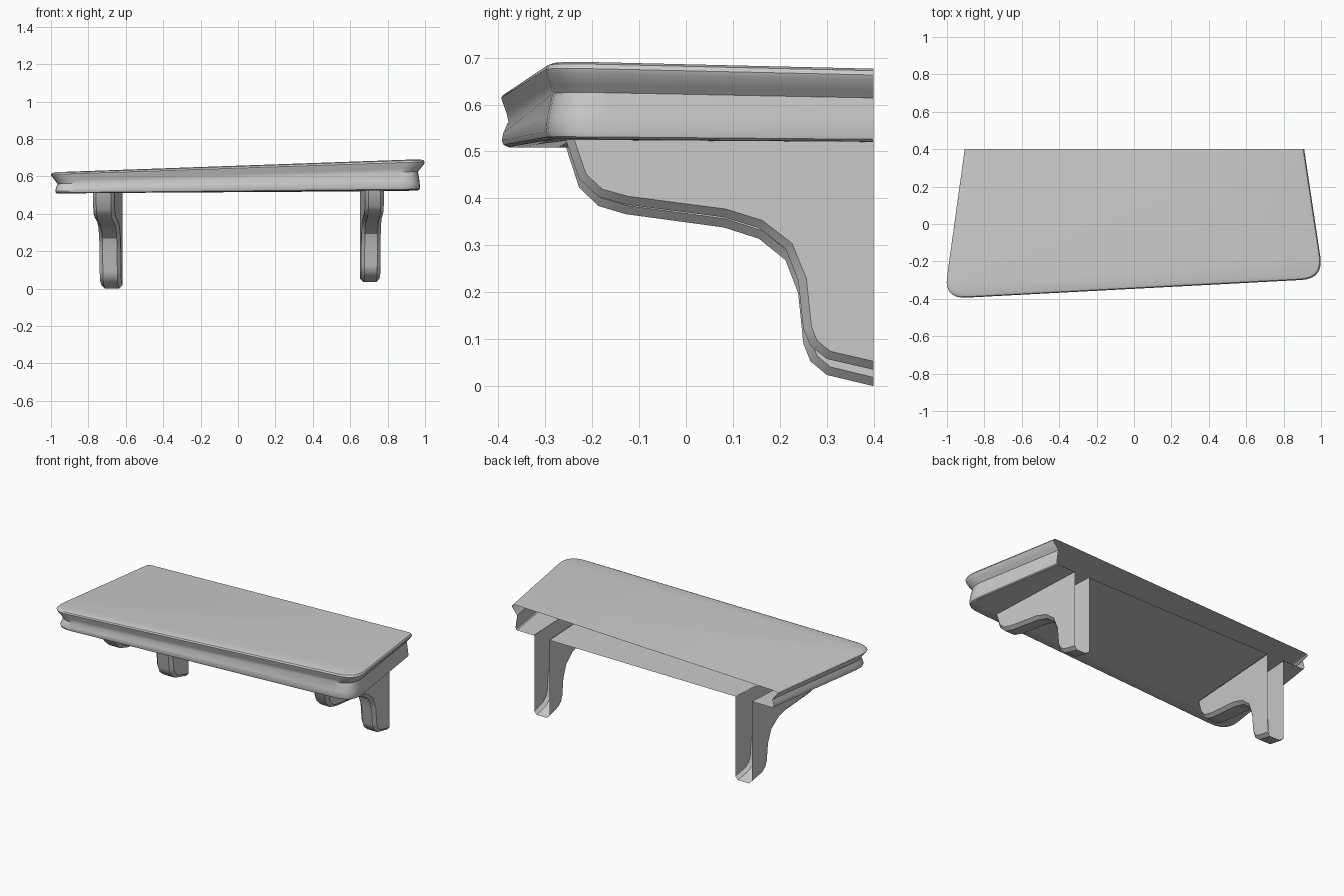
import bpy
from mathutils import Vector

if "Cube" in bpy.data.objects:
    bpy.data.objects.remove(bpy.data.objects["Cube"])


def lerp(a, b, t):
    return a + (b - a) * t


# Corner heights (left front, right front, left back, right back)
BOTTOM = (0.508, 0.528, 0.51, 0.522)
TOP = (0.622, 0.695, 0.615, 0.68)


def height(c, x, y):
    u, v = (x + 1) / 2, (y + 0.4) / 0.8
    return lerp(lerp(c[0], c[1], u), lerp(c[2], c[3], u), v)


def make(name, verts, faces):
    mesh = bpy.data.meshes.new(name)
    mesh.from_pydata([tuple(v) for v in verts], [], faces)
    mesh.update()
    ob = bpy.data.objects.new(name, mesh)
    bpy.context.collection.objects.link(ob)
    bpy.ops.object.select_all(action='DESELECT')
    ob.select_set(True)
    bpy.context.view_layer.objects.active = ob
    bpy.ops.object.shade_smooth_by_angle(angle=0.52)
    return ob


# Shelf outline: skewed board with two rounded front corners, open at the back
def outline(dx, dy, r=0.12, seg=7):
    bl, fl = Vector((-0.905 + dx, 0.4)), Vector((-1.016 + dx, -0.4 + dy))
    fr, br = Vector((1.014 - dx, -0.293 + dy)), Vector((0.91 - dx, 0.4))
    pts = [bl]
    for a, p, b in ((bl, fl, fr), (fl, fr, br)):
        s = p + (a - p).normalized() * r
        e = p + (b - p).normalized() * r
        for i in range(seg + 1):
            t = i / seg
            pts.append(s * (1 - t) ** 2 + p * 2 * t * (1 - t) + e * t * t)
    return pts + [br]


# Bracket spans: x range at the back and at the front
BRACKETS = {
    "left_bracket": ((-0.73, -0.617), (-0.777, -0.662), 0.51, 0.51 / 0.49),
    "right_bracket": ((0.653, 0.757), (0.68, 0.781), 0.525, 1.0),
}


def bracket_x(span, s, y):
    return lerp(span[0][s], span[1][s], (0.4 - y) / 0.65)


# Shelf edge moulding: x inset, y inset, height fraction at left and at right
LEVELS = [
    (0.034, 0.014, 0.0, 0.0), (0.027, 0.005, 0.04, 0.03),
    (0.025, 0.001, 0.12, 0.1), (0.028, 0.004, 0.25, 0.3),
    (0.036, 0.015, 0.45, 0.61), (0.022, 0.011, 0.62, 0.71),
    (0.003, 0.002, 0.84, 0.85), (0.0, 0.0, 0.9, 0.91),
    (0.006, 0.005, 0.96, 0.97), (0.022, 0.018, 1.0, 1.0),
]
verts, faces = [], []
for dx, dy, tl, tr in LEVELS:
    ring = outline(dx, dy)
    n = len(ring)
    for p in ring:
        t = lerp(tl, tr, (p.x + 1) / 2)
        verts.append((p.x, p.y, lerp(height(BOTTOM, *p), height(TOP, *p), t)))
for k in range(len(LEVELS) - 1):
    for i in range(n - 1):
        a = k * n + i
        faces.append((a, a + 1, a + n + 1, a + n))
faces.append(tuple(range((len(LEVELS) - 1) * n, len(LEVELS) * n)))
# Underside, notched where the hollow brackets meet it
under = list(range(n))
for key in ("right_bracket", "left_bracket"):
    span = BRACKETS[key]
    for s, y in ((1, 0.4), (1, -0.24), (0, -0.24), (0, 0.4)):
        x = bracket_x(span, s, y)
        under.append(len(verts))
        verts.append((x, y, height(BOTTOM, x, y)))
faces.append(tuple(reversed(under)))
make("shelf_board", verts, faces)

# Brackets: S-curved front strip with chamfered edges, hollow and open at the back
PROFILE = [(0.4, 0.035), (0.3, 0.058), (0.265, 0.086), (0.25, 0.122),
           (0.239, 0.225), (0.212, 0.293), (0.155, 0.337), (0.08, 0.36),
           (-0.128, 0.387), (-0.187, 0.404), (-0.228, 0.442), (-0.256, 0.525)]
CH = 0.018
pts = [Vector(p) for p in PROFILE]
inner = []
for i, p in enumerate(pts):
    d0 = (p - pts[max(i - 1, 0)]).normalized()
    d1 = (pts[min(i + 1, len(pts) - 1)] - p).normalized()
    d = (d0 + d1).normalized()
    q = p + Vector((d.y, -d.x)) * CH
    if i == 0:
        q = p + Vector((0, CH))
    elif i == len(pts) - 1:
        q = p + Vector((CH, 0))
    inner.append(q)

for name, span in BRACKETS.items():
    ztop, k = span[2], span[3]
    verts, faces = [], []
    m = len(pts)
    for row, s, off in ((inner, 0, 0), (pts, 0, CH), (pts, 1, -CH), (inner, 1, 0)):
        for y, z in row:
            verts.append((bracket_x(span, s, y) + off, y, ztop - (0.525 - z) * k))
    for r in range(3):
        for i in range(m - 1):
            a = r * m + i
            faces.append((a, a + m, a + m + 1, a + 1))
    # Flat side walls
    for r, s in ((0, 0), (3, 1)):
        verts.append((bracket_x(span, s, 0.4), 0.4, ztop))
        wall = list(range(r * m, r * m + m)) + [len(verts) - 1]
        faces.append(tuple(wall if r == 0 else reversed(wall)))
    make(name, verts, faces)
